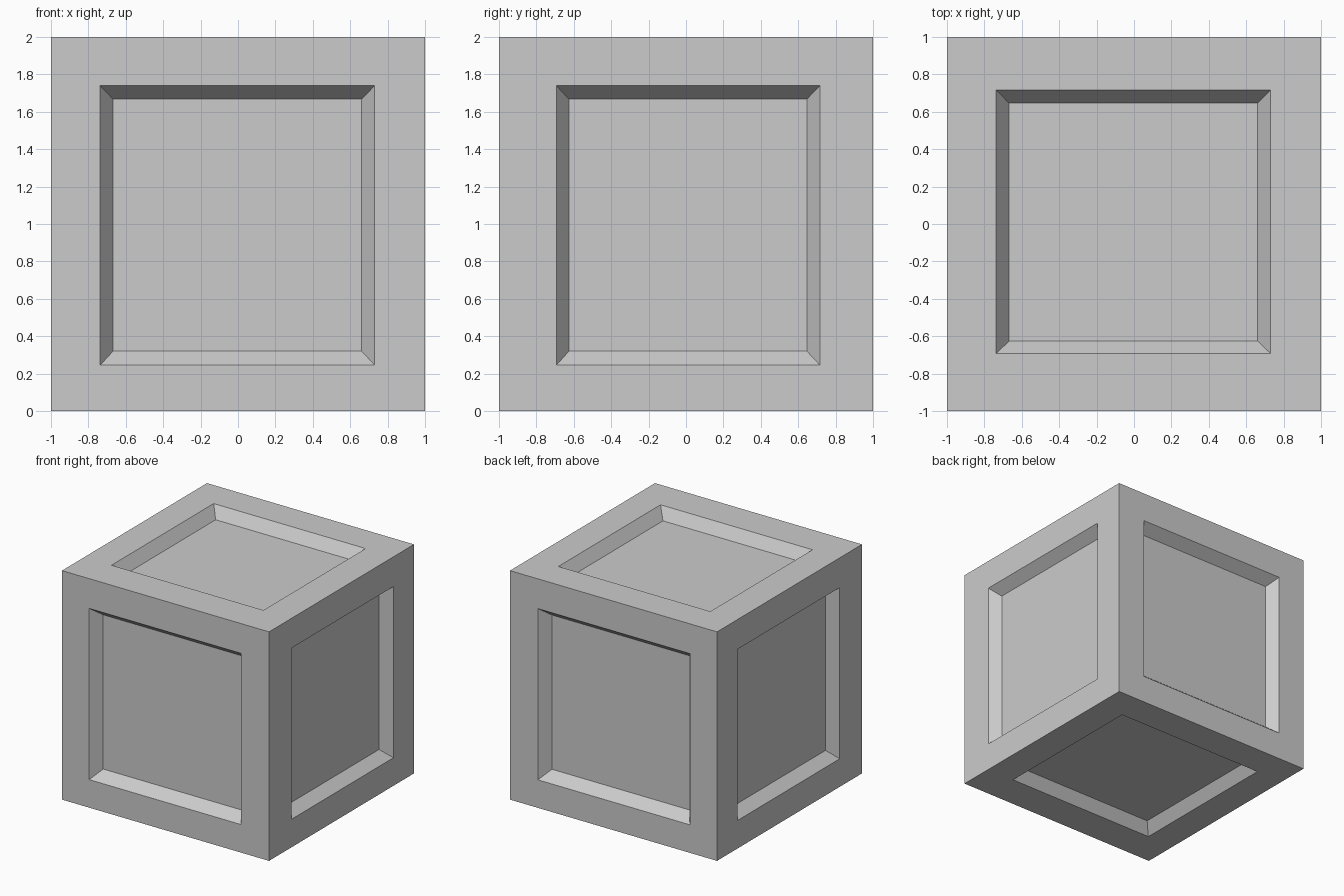
import bpy
import bmesh

if "Cube" in bpy.data.objects:
    bpy.data.objects.remove(bpy.data.objects["Cube"])

# Panel limits along x, y, z: rim of the recess, then its floor
RIM = ((-0.737, 0.731), (-0.693, 0.717), (0.245, 1.74))
FLOOR = ((-0.668, 0.661), (-0.626, 0.646), (0.32, 1.667))
DEPTH = (0.09, 0.094, 0.096)
LIMITS = ((-1, 1), (-1, 1), (0, 2))


def inset_to(bm, face, axis, bounds, depth):
    """Inset a face, then fit its corners to the given rectangle and depth."""
    normal = face.normal.copy()
    centre = face.calc_center_median()
    bmesh.ops.inset_individual(bm, faces=[face], thickness=0.05)
    side = 1 if normal[axis] > 0 else 0
    for v in face.verts:
        for k in range(3):
            if k == axis:
                v.co[k] = LIMITS[k][side] - (depth if side else -depth)
            else:
                v.co[k] = bounds[k][1 if v.co[k] > centre[k] else 0]


# Crate body
bm = bmesh.new()
bmesh.ops.create_cube(bm, size=2)
bmesh.ops.translate(bm, verts=bm.verts, vec=(0, 0, 1))
bm.normal_update()

# Sloped recessed panel on each of the six sides
for face in list(bm.faces):
    axis = max(range(3), key=lambda k: abs(face.normal[k]))
    inset_to(bm, face, axis, RIM, 0)
    face.normal_update()
    inset_to(bm, face, axis, FLOOR, DEPTH[axis])

bm.normal_update()
mesh = bpy.data.meshes.new("panelled_crate")
bm.to_mesh(mesh)
bm.free()
crate = bpy.data.objects.new("panelled_crate", mesh)
bpy.context.collection.objects.link(crate)
